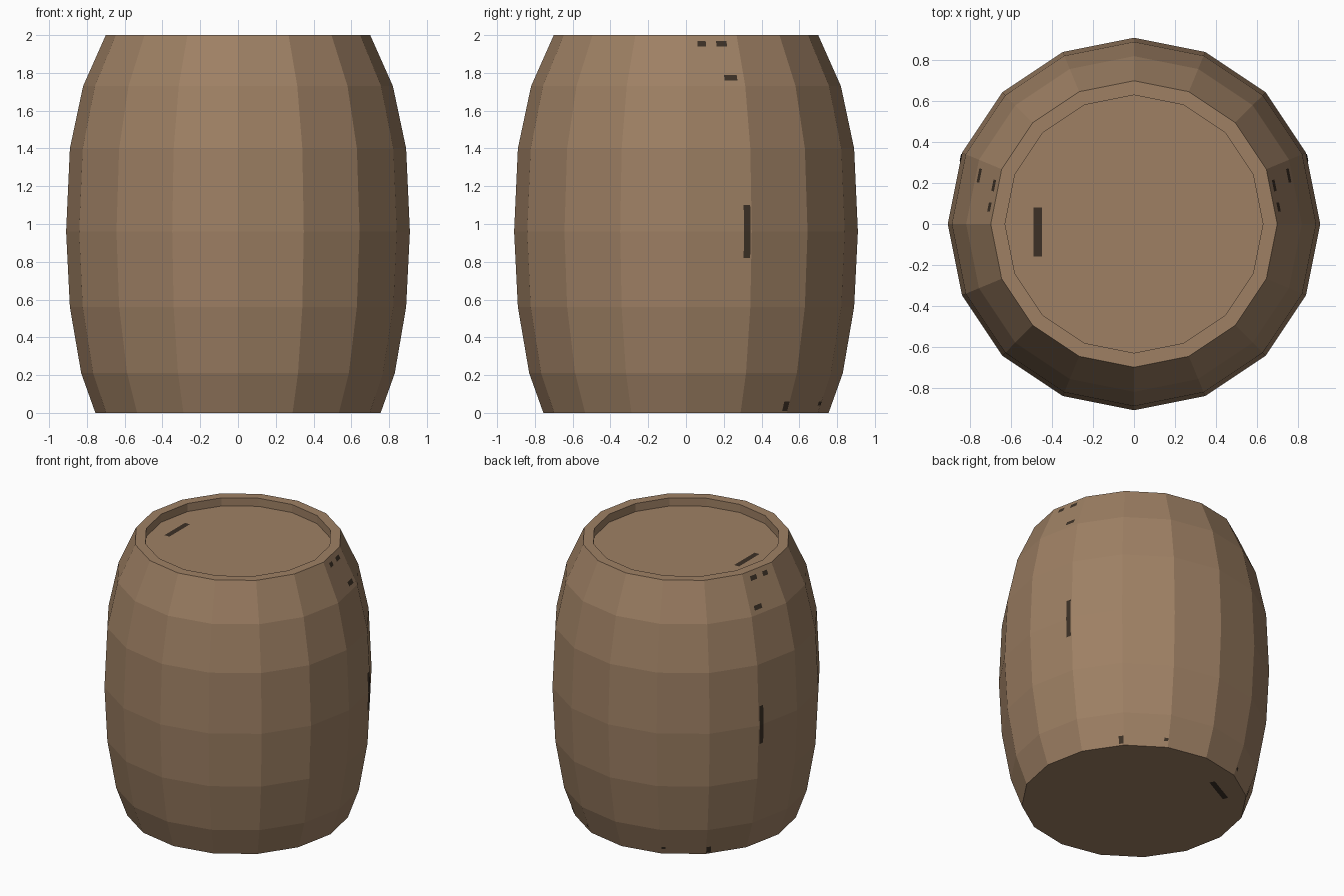
import bpy, bmesh, math

if "Cube" in bpy.data.objects:
    bpy.data.objects.remove(bpy.data.objects["Cube"])

SIDES = 16
# Outer profile (radius, height), bottom to top
PROFILE = [(0.755, 0), (0.83, 0.21), (0.89, 0.56), (0.91, 0.96),
           (0.89, 1.40), (0.82, 1.73), (0.70, 2.0)]
LID_R, LID_Z = 0.63, 1.94


def material(name, rgb):
    m = bpy.data.materials.new(name)
    m.diffuse_color = (*rgb, 1)
    m.use_nodes = True
    m.node_tree.nodes["Principled BSDF"].inputs["Base Color"].default_value = m.diffuse_color
    return m


wood = material("brown wood", (0.342, 0.216, 0.127))
stain = material("dark stain", (0.045, 0.030, 0.019))


def finish(bm, name, mat):
    me = bpy.data.meshes.new(name)
    bm.to_mesh(me)
    bm.free()
    me.materials.append(mat)
    ob = bpy.data.objects.new(name, me)
    bpy.context.collection.objects.link(ob)
    return ob


# Barrel body with rim and sunken lid, closed at both ends
bm = bmesh.new()
rings = []
for r, z in PROFILE + [(LID_R, 2.0), (LID_R, LID_Z)]:
    rings.append([bm.verts.new((r * math.cos(math.tau * i / SIDES),
                                r * math.sin(math.tau * i / SIDES), z))
                  for i in range(SIDES)])
for a, b in zip(rings, rings[1:]):
    for i in range(SIDES):
        j = (i + 1) % SIDES
        bm.faces.new((a[i], a[j], b[j], b[i]))
bm.faces.new(rings[0][::-1])
bm.faces.new(rings[-1])
finish(bm, "barrel_body", wood)


def surface(face, t, z):
    """Point just outside side face number `face`, t = 0..1 across it."""
    for (r0, z0), (r1, z1) in zip(PROFILE, PROFILE[1:]):
        if z <= z1:
            r = r0 + (r1 - r0) * (z - z0) / (z1 - z0) + 0.003
            break
    a, b = (math.tau * (face + k) / SIDES for k in (0, 1))
    return (r * (math.cos(a) * (1 - t) + math.cos(b) * t),
            r * (math.sin(a) * (1 - t) + math.sin(b) * t), z)


# Worn stains on the staves: face, across range, height range
bm = bmesh.new()
STAINS = [(0, 0.88, 0.98, 0.82, 1.10), (0, 0.22, 0.38, 1.94, 1.97),
          (0, 0.58, 0.78, 1.94, 1.97), (0, 0.66, 0.88, 1.76, 1.79),
          (1, 0.88, 0.99, 0.01, 0.06), (2, 0.90, 0.99, 0.04, 0.06)]
for face, t0, t1, z0, z1 in STAINS:
    zs = [z0] + [z for _, z in PROFILE if z0 < z < z1] + [z1]
    for mirror in (1, -1):
        for lo, hi in zip(zs, zs[1:]):
            pts = [surface(face, t, z) for t, z in
                   ((t0, lo), (t1, lo), (t1, hi), (t0, hi))]
            bm.faces.new([bm.verts.new((x * mirror, y, z))
                          for x, y, z in pts[::mirror]])
finish(bm, "stave_stains", stain)


# Flat stain bars on the lid and the underside
def bar(name, x, y, z, length, angle, up):
    b = bmesh.new()
    c, s = math.cos(angle), math.sin(angle)
    pts = [(u * length / 2, v * 0.02) for u, v in
           ((-1, -1), (1, -1), (1, 1), (-1, 1))]
    b.faces.new([b.verts.new((x + u * c - v * s, y + u * s + v * c, z))
                 for u, v in pts[::up]])
    finish(b, name, stain)


bar("lid_stain", -0.47, -0.04, LID_Z + 0.003, 0.24, math.pi / 2, 1)
bar("underside_stain", -0.34, 0.48, -0.002, 0.24, math.radians(28), -1)
